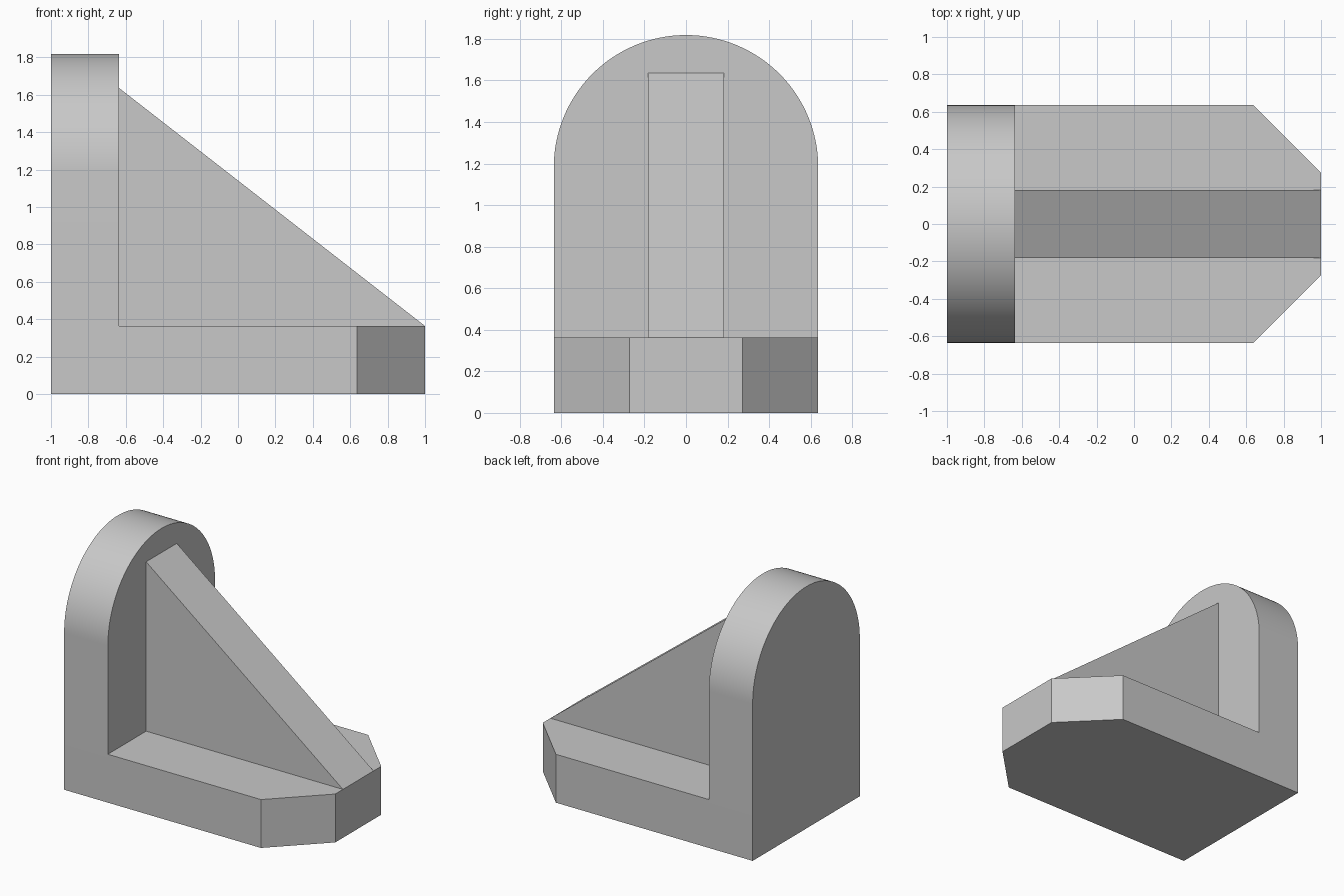
import bpy
import bmesh
from math import sin, cos, pi, radians
from mathutils import Vector

if "Cube" in bpy.data.objects:
    bpy.data.objects.remove(bpy.data.objects["Cube"], do_unlink=True)

U = 2 / 11            # module that all dimensions are built on
T = 2 * U             # plate thickness
W = 3.5 * U           # half width
BACK, INNER, TIP = -1.0, -1.0 + T, 1.0
ARC_Z = 6.5 * U       # centre height of the rounded top

grey = bpy.data.materials.new("plain grey")
grey.use_nodes = True
grey.diffuse_color = (0.58, 0.58, 0.58, 1)
grey.node_tree.nodes["Principled BSDF"].inputs["Base Color"].default_value = grey.diffuse_color


def extrude_profile(name, points, direction):
    """Solid made by pushing a flat outline along a direction."""
    bm = bmesh.new()
    face = bm.faces.new([bm.verts.new(p) for p in points])
    result = bmesh.ops.extrude_face_region(bm, geom=[face], use_keep_orig=True)
    moved = [v for v in result["geom"] if isinstance(v, bmesh.types.BMVert)]
    bmesh.ops.translate(bm, verts=moved, vec=Vector(direction))
    bmesh.ops.recalc_face_normals(bm, faces=bm.faces)
    mesh = bpy.data.meshes.new(name)
    bm.to_mesh(mesh)
    bm.free()
    mesh.materials.append(grey)
    obj = bpy.data.objects.new(name, mesh)
    bpy.context.collection.objects.link(obj)
    return obj


# Base plate with two chamfered corners
half = [(INNER, W), (TIP - T, W), (TIP, W - T)]
outline = half + [(x, -y) for x, y in reversed(half)]
extrude_profile("base_plate", [(x, y, 0) for x, y in outline], (0, 0, T))

# Upright plate with a semicircular top
steps = 64
arch = [(W * cos(pi * i / steps), ARC_Z + W * sin(pi * i / steps)) for i in range(steps + 1)]
arch = [(W, 0)] + arch + [(-W, 0)]
upright = extrude_profile("upright_plate", [(BACK, y, z) for y, z in arch], (T, 0, 0))

# Triangular stiffening rib
rib = [(INNER, T), (TIP, T), (INNER, 9 * U)]
extrude_profile("stiffening_rib", [(x, -U, z) for x, z in rib], (0, 2 * U, 0))

# Smooth the curved top, keep the other edges sharp
bpy.ops.object.select_all(action="DESELECT")
upright.select_set(True)
bpy.context.view_layer.objects.active = upright
bpy.ops.object.shade_smooth_by_angle(angle=radians(30))
